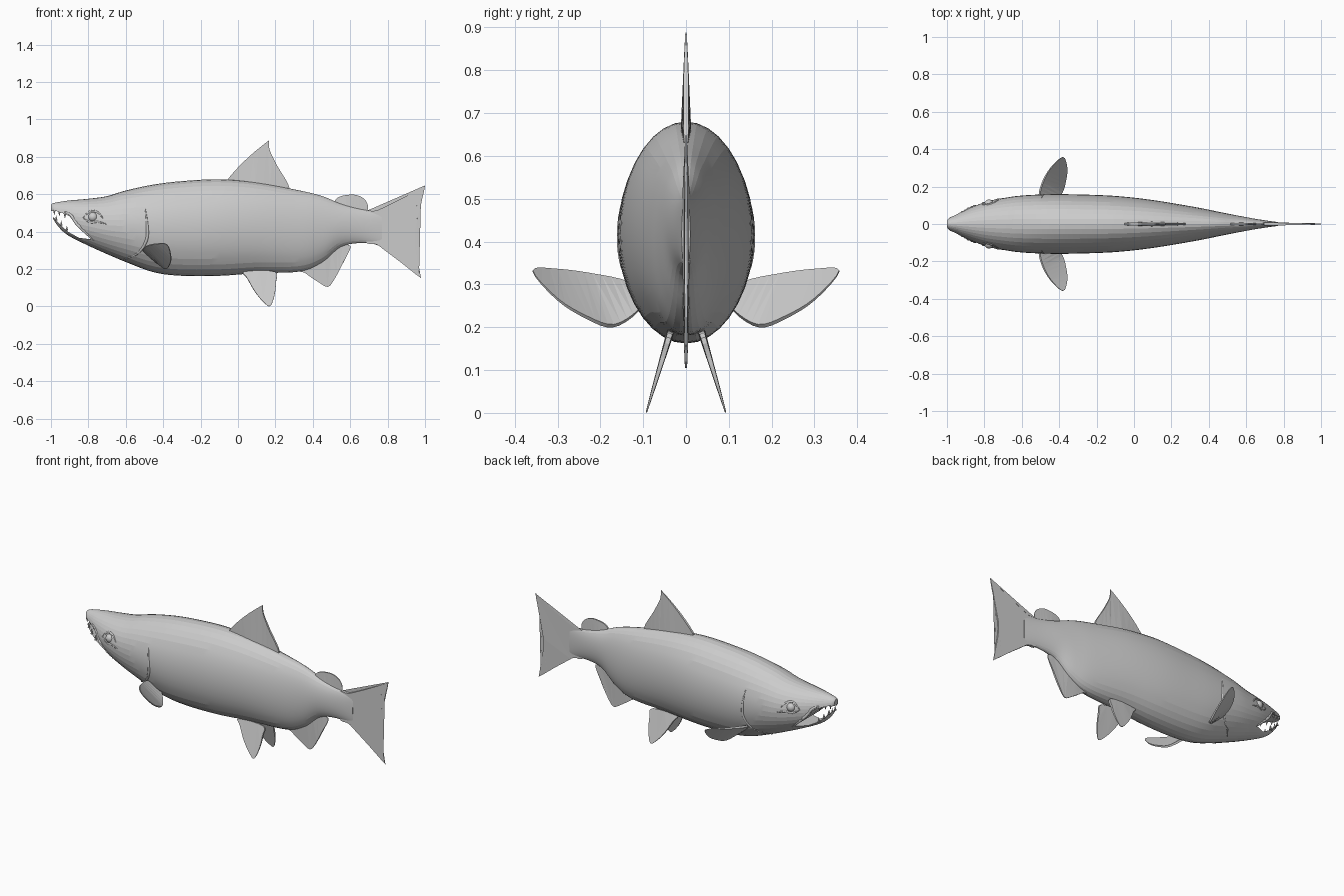
import bpy, bmesh, math
from mathutils import Vector

if "Cube" in bpy.data.objects:
    bpy.data.objects.remove(bpy.data.objects["Cube"])

grey = bpy.data.materials.new("fish grey")
grey.use_nodes = True
grey.diffuse_color = (0.6, 0.6, 0.6, 1)
grey.node_tree.nodes["Principled BSDF"].inputs["Base Color"].default_value = grey.diffuse_color


def spline(points, steps, closed=False):
    """Smooth path through points of any dimension."""
    p = [Vector(q) for q in points]
    n = len(p)
    at = (lambda i: p[i % n]) if closed else (lambda i: p[max(0, min(n - 1, i))])
    out = []
    for i in range(n if closed else n - 1):
        a, b, c, d = at(i - 1), at(i), at(i + 1), at(i + 2)
        for s in range(steps):
            t = s / steps
            out.append(b + (c - a) * (t / 2) + (a * 2 - b * 5 + c * 4 - d) * (t * t / 2)
                       + (b * 3 - a - c * 3 + d) * (t ** 3 / 2))
    return out if closed else out + [p[-1]]


def finish(bm, name, smooth=False):
    bmesh.ops.recalc_face_normals(bm, faces=bm.faces)
    mesh = bpy.data.meshes.new(name)
    bm.to_mesh(mesh)
    bm.free()
    mesh.materials.append(grey)
    for f in mesh.polygons:
        f.use_smooth = smooth
    obj = bpy.data.objects.new(name, mesh)
    bpy.context.collection.objects.link(obj)
    return obj


def bridge(bm, rings):
    """Join closed vertex rings and cap both ends."""
    n = len(rings[0])
    for a, b in zip(rings, rings[1:]):
        for i in range(n):
            j = (i + 1) % n
            bm.faces.new((a[i], a[j], b[j], b[i]))
    caps = [bm.faces.new(rings[0]), bm.faces.new(rings[-1])]
    bmesh.ops.triangulate(bm, faces=caps)


def select(obj):
    bpy.ops.object.select_all(action='DESELECT')
    obj.select_set(True)
    bpy.context.view_layer.objects.active = obj


# Body stations: x, top, bottom, half width
stations = spline([
    (-1, .545, .505, .018), (-.985, .553, .463, .034), (-.95, .56, .415, .052),
    (-.9, .567, .375, .077), (-.8, .576, .325, .115), (-.7, .59, .28, .138),
    (-.6, .62, .238, .152), (-.45, .652, .183, .159), (-.3, .67, .164, .158),
    (-.1, .68, .164, .15), (.1, .663, .178, .128), (.33, .62, .187, .09),
    (.45, .59, .235, .066), (.55, .55, .318, .046), (.66, .52, .34, .026),
    (.77, .505, .33, .01)], 5)
SIDES = 36


def flank(x, z):
    """Half width of the body at a point on its side."""
    s = min(stations, key=lambda q: abs(q[0] - x))
    u = (z - (s[1] + s[2]) / 2) / ((s[1] - s[2]) / 2)
    return s[3] * math.sqrt(max(0, 1 - u * u))


bm = bmesh.new()
rings = []
for x, top, low, w in stations:
    ring = []
    for k in range(SIDES):
        a = 2 * math.pi * k / SIDES
        ring.append(bm.verts.new((x, w * math.sin(a), (top + low) / 2 + (top - low) / 2 * math.cos(a))))
    rings.append(ring)
bridge(bm, rings)
body = finish(bm, "body")

# Open mouth
mouth = [(-1.05, .507), (-.975, .512), (-.94, .5), (-.9, .482), (-.87, .44), (-.82, .39),
         (-.775, .358), (-.85, .367), (-.91, .4), (-.955, .443), (-.985, .475), (-1.05, .48)]
bm = bmesh.new()
bridge(bm, [[bm.verts.new((x, y, z)) for x, z in mouth] for y in (-.3, .3)])
cutter = finish(bm, "mouth_cutter")
cutter.hide_render = True
cut = body.modifiers.new("mouth", 'BOOLEAN')
cut.operation, cut.solver, cut.object = 'DIFFERENCE', 'EXACT', cutter
select(body)
bpy.ops.object.modifier_apply(modifier="mouth")
bpy.data.objects.remove(cutter)
bpy.ops.object.shade_smooth_by_angle(angle=math.radians(8))


def fin(name, outline, root, thick, steps=4):
    """Solid fin, thick at its root and thin at its edge."""
    pts = spline(outline, steps, True)
    normal = Vector()
    for a, b in zip(pts, pts[1:] + pts[:1]):
        normal += a.cross(b)
    normal.normalize()
    root = Vector(root)
    reach = max((p - root).length for p in pts)
    bm = bmesh.new()
    sides = []
    for sign in (-1, 1):
        sides.append([bm.verts.new(p + normal * sign * (.0015 + thick * (1 - (p - root).length / reach)))
                      for p in pts])
    bridge(bm, sides)
    return finish(bm, name)


def flat(points):
    return [(x, 0, z) for x, z in points]


# Fins on the centre line
fin("dorsal_fin", flat([(-.045, .67), (-.03, .71), (.06, .802), (.155, .88), (.165, .88), (.17, .835),
                        (.21, .752), (.275, .632), (.2, .62), (.06, .65)]), (.1, 0, .65), .012)
fin("adipose_fin", flat([(.52, .55), (.54, .586), (.62, .598), (.675, .575), (.695, .535),
                         (.68, .508), (.6, .5)]), (.58, 0, .52), .008)
fin("tail_fin", flat([(.68, .5), (.74, .513), (.84, .56), (.98, .632), (.998, .635), (.965, .49),
                      (.945, .355), (.975, .17), (.97, .158), (.865, .24), (.785, .3), (.74, .332),
                      (.68, .35)]), (.7, 0, .42), .009)
fin("anal_fin", flat([(.34, .2), (.36, .178), (.43, .13), (.48, .105), (.515, .145), (.565, .24),
                      (.6, .325), (.5, .31)]), (.46, 0, .25), .01)

# Paired parts
for side, tag in ((-1, "front"), (1, "back")):
    fin(tag + "_pectoral_fin", [(x, side * y, z) for x, y, z in (
        (-.47, .1, .27), (-.505, .14, .303), (-.49, .22, .322), (-.445, .3, .334), (-.38, .358, .332),
        (-.358, .3, .265), (-.366, .23, .222), (-.385, .17, .203), (-.43, .115, .235))],
        (-.46, side * .13, .27), .007)
    fin(tag + "_pelvic_fin", [(x, side * (.093 - z * .3), z) for x, z in (
        (.035, .185), (.05, .15), (.09, .08), (.135, .025), (.172, .002), (.195, .06), (.203, .13),
        (.195, .185))], (.12, side * .04, .18), .008)

    # Eye with lid ridges
    bpy.ops.mesh.primitive_uv_sphere_add(segments=20, ring_count=12, radius=.026,
                                         location=(-.775, side * (flank(-.775, .478) - .012), .478))
    eye = bpy.context.object
    eye.name = tag + "_eye"
    eye.data.materials.append(grey)
    bpy.ops.object.shade_smooth()

    # Raised lines that follow the skin: gill edge, upper lip and eyelids
    lines = {
        "gill_edge": (.008, [(-.495, .52), (-.486, .44), (-.488, .36), (-.53, .29), (-.61, .25)]),
        "upper_lip": (.009, [(-.93, .505), (-.895, .49), (-.86, .44), (-.815, .395), (-.77, .352)]),
        "upper_lid": (.006, [(-.83, .475), (-.79, .508), (-.75, .503), (-.72, .47)]),
        "lower_lid": (.006, [(-.83, .475), (-.79, .45), (-.75, .452), (-.7, .44)]),
    }
    for part, (depth, path) in lines.items():
        path = spline(path, 5)
        curve = bpy.data.curves.new(part, 'CURVE')
        curve.dimensions = '3D'
        curve.bevel_depth = depth
        curve.bevel_resolution = 2
        strand = curve.splines.new('POLY')
        strand.points.add(len(path) - 1)
        for i, (x, z) in enumerate(path):
            strand.points[i].co = (x, side * (flank(x, z) - depth * .4), z, 1)
            strand.points[i].radius = .35 + .65 * math.sin(math.pi * i / (len(path) - 1))
        curve.materials.append(grey)
        ridge = bpy.data.objects.new(tag + "_" + part, curve)
        bpy.context.collection.objects.link(ridge)
        select(ridge)
        bpy.ops.object.convert(target='MESH')

    # Teeth
    for jaw, turn, spots in (("upper", math.pi, ((-.982, .502), (-.955, .495), (-.925, .483))),
                             ("lower", 0, ((-.972, .474), (-.945, .447), (-.915, .419)))):
        for x, z in spots:
            bpy.ops.mesh.primitive_cone_add(vertices=8, radius1=.007, depth=.028, rotation=(turn, 0, 0),
                                            location=(x, side * flank(x, z) * .8, z))
            tooth = bpy.context.object
            tooth.name = tag + "_" + jaw + "_tooth"
            tooth.data.materials.append(grey)
